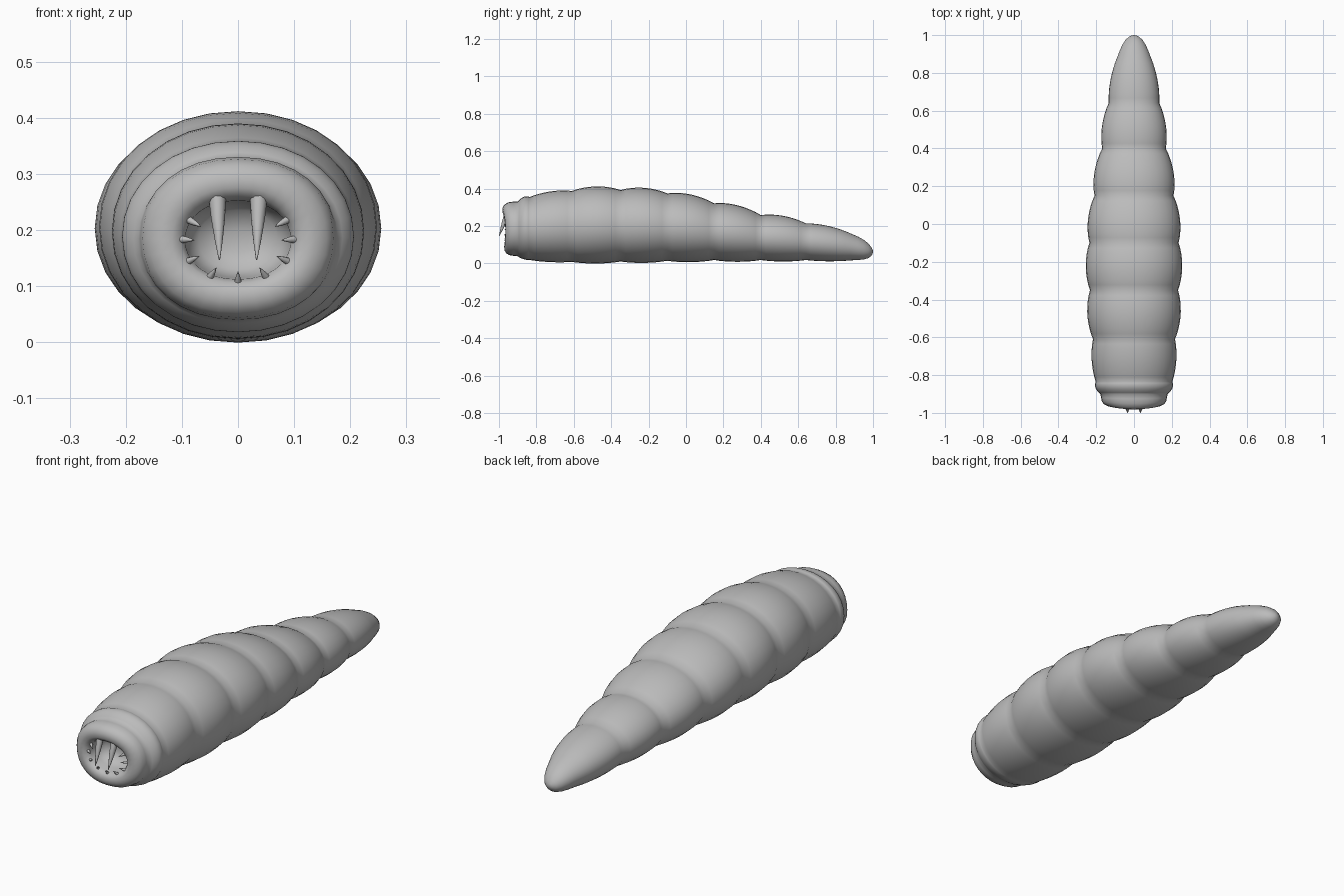
import bpy, bmesh, math
from mathutils import Vector

if "Cube" in bpy.data.objects:
    bpy.data.objects.remove(bpy.data.objects["Cube"])

SIDES = 32
skin = bpy.data.materials.new("grey skin")
skin.diffuse_color = (0.5, 0.5, 0.5, 1)
skin.use_nodes = True
skin.node_tree.nodes["Principled BSDF"].inputs["Base Color"].default_value = skin.diffuse_color


def finish(bm, name):
    bmesh.ops.recalc_face_normals(bm, faces=bm.faces[:])
    mesh = bpy.data.meshes.new(name)
    bm.to_mesh(mesh)
    bm.free()
    mesh.materials.append(skin)
    obj = bpy.data.objects.new(name, mesh)
    bpy.context.collection.objects.link(obj)
    bpy.ops.object.select_all(action='DESELECT')
    obj.select_set(True)
    bpy.context.view_layer.objects.active = obj
    bpy.ops.object.shade_smooth_by_angle(angle=math.radians(60))
    return obj


def section(y, hw, zb, zt, bow=0.0, power=2.15):
    """Rounded cross-section; bow pushes the top and bottom forward."""
    pts = []
    for i in range(SIDES):
        a = 2 * math.pi * i / SIDES
        c, s = math.cos(a), math.sin(a)
        x = math.copysign(abs(c) ** (2 / power), c) * hw
        z = math.copysign(abs(s) ** (2 / power), s) * (zt - zb) / 2
        pts.append((x, y - bow * s * s * (1.3 if s > 0 else 0.5), (zt + zb) / 2 + z))
    return pts


# Mouth cavity, lip and neck, from inside to outside: y, half width, bottom, top, bow
rings = [section(*r) for r in (
    (-0.86, 0.03, 0.16, 0.20),
    (-0.87, 0.07, 0.13, 0.235),
    (-0.91, 0.092, 0.115, 0.25),
    (-0.945, 0.094, 0.112, 0.252, 0.005),
    (-0.958, 0.102, 0.105, 0.26, 0.01),
    (-0.966, 0.118, 0.09, 0.275, 0.012),
    (-0.965, 0.138, 0.07, 0.297, 0.012),
    (-0.955, 0.158, 0.053, 0.315, 0.012),
    (-0.94, 0.170, 0.044, 0.326, 0.008),
    (-0.92, 0.174, 0.040, 0.330, 0.004))]

# Grooves between body segments: y, half width, bottom, top, bulge of next segment
grooves = [
    (-0.90, 0.178, 0.038, 0.330, 0.013),
    (-0.835, 0.203, 0.018, 0.355, 0.014),
    (-0.61, 0.217, 0.008, 0.387, 0.022),
    (-0.35, 0.233, 0.010, 0.392, 0.021),
    (-0.10, 0.236, 0.014, 0.374, 0.021),
    (0.15, 0.209, 0.018, 0.321, 0.021),
    (0.40, 0.168, 0.018, 0.258, 0.018),
    (0.64, 0.134, 0.018, 0.214, 0.013),
    (0.88, 0.090, 0.016, 0.160, 0.0)]
STEPS = 9
for g, h in zip(grooves, grooves[1:]):
    for k in range(STEPS):
        t = k / STEPS
        y, hw, zb, zt = [g[j] + (h[j] - g[j]) * t for j in range(4)]
        b = g[4] * math.sin(math.pi * t) ** 0.8
        rings.append(section(y, hw + b, zb - b * 0.45, zt + b, 0, 2.05))

# Rounded tail tip
for r in ((0.88, 0.090, 0.016, 0.160), (0.92, 0.075, 0.018, 0.143),
          (0.95, 0.061, 0.021, 0.126), (0.975, 0.045, 0.028, 0.107),
          (0.99, 0.028, 0.039, 0.088), (0.998, 0.012, 0.052, 0.074)):
    rings.append(section(*r, 0, 2.0))

bm = bmesh.new()
loops = [[bm.verts.new(p) for p in ring] for ring in rings]
for a, b in zip(loops, loops[1:]):
    for i in range(SIDES):
        j = (i + 1) % SIDES
        bm.faces.new((a[i], a[j], b[j], b[i]))
for ring, centre in ((loops[0], (0, -0.858, 0.18)), (loops[-1], (0, 1.0, 0.063))):
    tip = bm.verts.new(centre)
    for i in range(SIDES):
        bm.faces.new((ring[i], ring[(i + 1) % SIDES], tip))
finish(bm, "grub_body")


def spike(name, base, tip, radius, sides=10):
    """Tapered tooth from base to tip, with a slightly full middle."""
    base, tip = Vector(base), Vector(tip)
    rot = (tip - base).to_track_quat('Z', 'Y')
    bm = bmesh.new()
    prev = None
    for t, k in ((0, 1.0), (0.35, 0.78), (0.7, 0.42), (0.97, 0.07)):
        ring = [bm.verts.new(base.lerp(tip, t) + rot @ Vector((
            math.cos(2 * math.pi * i / sides) * radius * k,
            math.sin(2 * math.pi * i / sides) * radius * k, 0))) for i in range(sides)]
        if prev:
            for i in range(sides):
                j = (i + 1) % sides
                bm.faces.new((prev[i], prev[j], ring[j], ring[i]))
        else:
            bm.faces.new(ring)
        prev = ring
    bm.faces.new(prev)
    finish(bm, name)


# Two long fangs hanging from the upper lip
for side, x in (("left", -1), ("right", 1)):
    spike("fang_" + side, (x * 0.037, -0.957, 0.262), (x * 0.033, -1.0, 0.143), 0.016)

# Small teeth around the lower and side rim, pointing inward
for n, deg in enumerate((-212, -184, -152, -120, -90, -60, -28, 4, 32)):
    a = math.radians(deg)
    c, s = math.cos(a), math.sin(a)
    spike("small_tooth_%d" % n, (c * 0.102, -0.953, 0.178 + s * 0.074),
          (c * 0.077, -0.972, 0.178 + s * 0.052), 0.007, 8)
